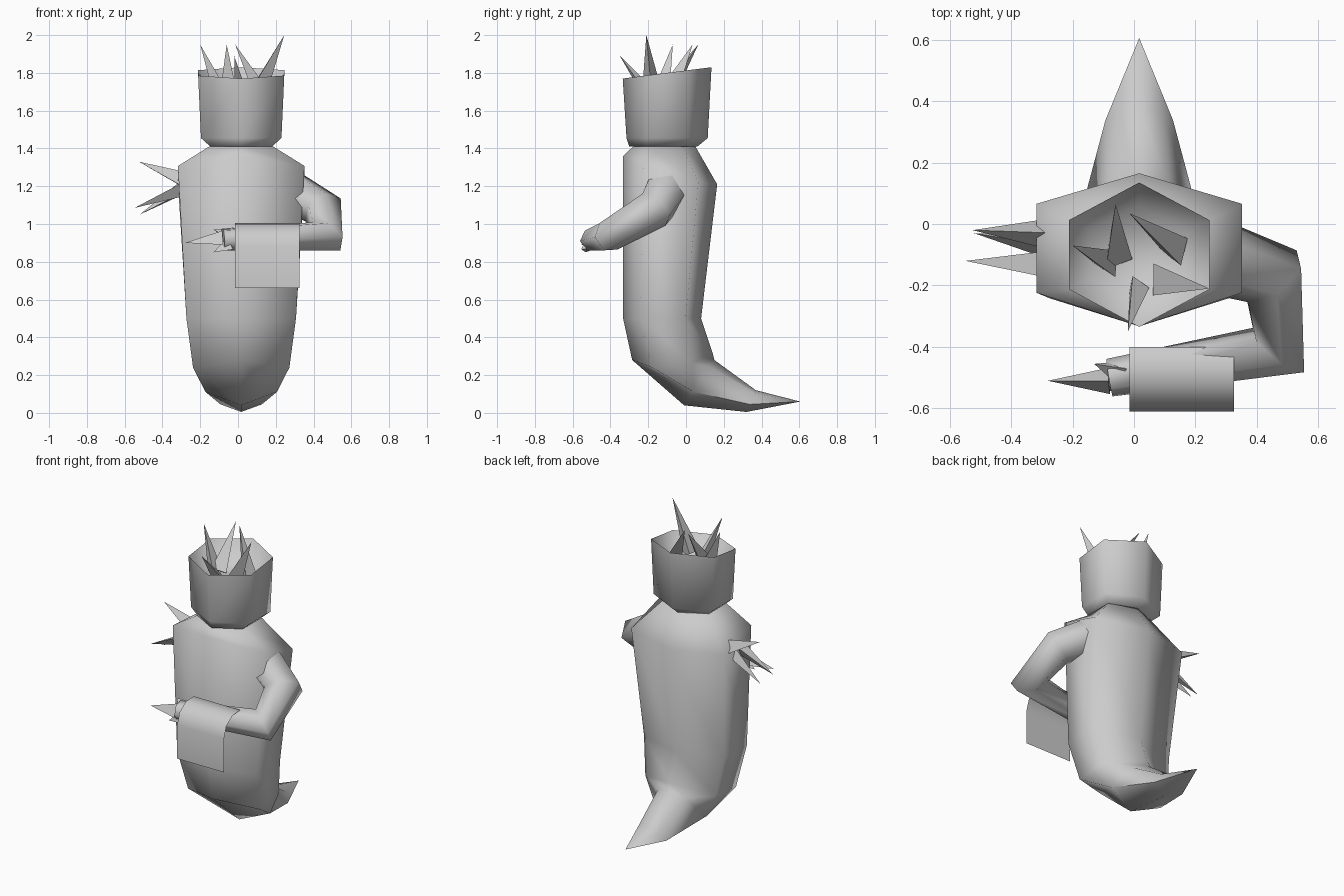
import bpy, bmesh, math
from mathutils import Vector

cube = bpy.data.objects.get("Cube")
if cube:
    bpy.data.objects.remove(cube)

grey = bpy.data.materials.new("plain grey")
grey.use_nodes = True
grey.diffuse_color = (0.6, 0.6, 0.6, 1)
grey.node_tree.nodes["Principled BSDF"].inputs["Base Color"].default_value = (0.6, 0.6, 0.6, 1)


def finish(name, bm, angle=85, closed=True):
    bmesh.ops.remove_doubles(bm, verts=bm.verts, dist=0.0005)
    if closed:
        bmesh.ops.recalc_face_normals(bm, faces=bm.faces)
    mesh = bpy.data.meshes.new(name)
    bm.to_mesh(mesh)
    bm.free()
    mesh.materials.append(grey)
    ob = bpy.data.objects.new(name, mesh)
    bpy.context.collection.objects.link(ob)
    bpy.ops.object.select_all(action='DESELECT')
    ob.select_set(True)
    bpy.context.view_layer.objects.active = ob
    bpy.ops.object.shade_smooth_by_angle(angle=math.radians(angle))


def loft(name, rings):
    """Skin a list of equal point rings and cap both ends."""
    bm = bmesh.new()
    loops = [[bm.verts.new(p) for p in ring] for ring in rings]
    n = len(loops[0])
    for a, b in zip(loops, loops[1:]):
        for i in range(n):
            j = (i + 1) % n
            bm.faces.new((a[i], a[j], b[j], b[i]))
    bm.faces.new(loops[0])
    bm.faces.new(loops[-1])
    finish(name, bm)


def hex_ring(front, back, half, near=0.22, far=0.8, far_half=None, drop=0.0):
    """Six-sided section between a front and a back point given as (y, z)."""
    f, b = Vector(front), Vector(back)
    wide = half if far_half is None else far_half
    spots = ((0, 0, 0), (near, half, drop), (far, wide, drop),
             (1, 0, 0), (far, -wide, drop), (near, -half, drop))
    ring = []
    for t, x, d in spots:
        y, z = f.lerp(b, t)
        ring.append((0.017 + x, y, z - d))
    return ring


def tube(name, path, radii, sides=6):
    """Sweep a polygon along a path with mitred corners."""
    pts = [Vector(p) for p in path]
    d = (pts[1] - pts[0]).normalized()
    u = d.cross(Vector((0, 0, 1))).normalized()
    v = u.cross(d)
    ring = [pts[0] + u * math.cos(a) + v * math.sin(a)
            for a in (math.tau * i / sides for i in range(sides))]
    sections = [ring]
    for i in range(1, len(pts)):
        d = (pts[i] - pts[i - 1]).normalized()
        nxt = (pts[i + 1] - pts[i]).normalized() if i + 1 < len(pts) else d
        plane = (d + nxt).normalized()
        ring = [q + d * ((pts[i] - q).dot(plane) / d.dot(plane)) for q in ring]
        sections.append(ring)
    loft(name, [[p + (q - p) * r for q in s] for p, s, r in zip(pts, sections, radii)])


def spike(name, base, tip, radius, spin=0.0):
    """Three-sided shard from a base centre to a tip."""
    base, tip = Vector(base), Vector(tip)
    turn = Vector((0, 0, 1)).rotation_difference(tip - base)
    bm = bmesh.new()
    ring = [bm.verts.new(base + turn @ Vector((radius * math.cos(a), radius * math.sin(a), 0)))
            for a in (spin + math.tau * i / 3 for i in range(3))]
    top = bm.verts.new(tip)
    bm.faces.new(ring)
    for i in range(3):
        bm.faces.new((ring[i], ring[(i + 1) % 3], top))
    finish(name, bm, 20)


# Body flowing into a ridged, pointed tail
loft("body", [
    hex_ring((-0.28, 1.41), (0.05, 1.41), 0.17),
    hex_ring((-0.333, 1.36), (0.165, 1.21), 0.335, drop=0.02),
    hex_ring((-0.333, 0.5), (0.08, 0.5), 0.29),
    hex_ring((-0.285, 0.28), (0.14, 0.32), 0.255, 0.25, 0.75, drop=0.05),
    hex_ring((-0.01, 0.04), (0.15, 0.28), 0.19, 0.3, 0.85, 0.1),
    hex_ring((0.32, 0.005), (0.37, 0.12), 0.11, 0.35, 0.85, 0.075),
    hex_ring((0.605, 0.06), (0.605, 0.06), 0),
])

# Head, hollow at the top
loft("head", [
    hex_ring((-0.30, 1.41), (0.06, 1.41), 0.163, 0.25, 0.75),
    hex_ring((-0.315, 1.455), (0.115, 1.455), 0.213, 0.25, 0.75),
    hex_ring((-0.335, 1.77), (0.135, 1.83), 0.228, 0.26, 0.74),
    hex_ring((-0.26, 1.68), (0.06, 1.69), 0.16, 0.26, 0.74),
])

# Shards rising out of the head
crown = [
    ((0.09, -0.18, 1.69), (0.245, -0.21, 2.0), 0.06),
    ((-0.08, -0.13, 1.69), (-0.2, -0.07, 1.95), 0.05),
    ((-0.06, -0.11, 1.69), (-0.06, 0.065, 1.95), 0.055),
    ((0.14, -0.09, 1.69), (-0.015, 0.035, 1.95), 0.055),
    ((0.01, -0.2, 1.69), (-0.02, -0.35, 1.89), 0.04),
]
for i, (b, t, r) in enumerate(crown):
    spike(f"head_shard_{i + 1}", b, t, r, i)

# Shards at the missing right arm
stump = [
    ((-0.3, -0.03, 1.23), (-0.525, -0.02, 1.33), 0.05),
    ((-0.3, -0.13, 1.19), (-0.548, -0.12, 1.085), 0.045),
    ((-0.3, -0.07, 1.18), (-0.52, -0.03, 1.05), 0.04),
]
for i, (b, t, r) in enumerate(stump):
    spike(f"right_stump_shard_{i + 1}", b, t, r, i)

# Left arm bent across the front
tube("left_arm",
     [(0.24, -0.1, 1.19), (0.45, -0.17, 1.075), (0.47, -0.41, 0.935), (-0.08, -0.5, 0.915)],
     [0.125, 0.105, 0.085, 0.062])

# Broken wrist with shards
spike("wrist_shard_long", (-0.08, -0.51, 0.915), (-0.28, -0.51, 0.9), 0.05)
spike("wrist_shard_upper", (-0.04, -0.48, 0.94), (-0.13, -0.455, 0.97), 0.045)
spike("wrist_shard_lower", (-0.04, -0.52, 0.89), (-0.13, -0.53, 0.85), 0.045)

# Cloth draped over the forearm
profile = [(-0.4, 0.975), (-0.44, 1.005), (-0.52, 1.0), (-0.585, 0.955), (-0.61, 0.88), (-0.61, 0.66)]
bm = bmesh.new()
rows = [[bm.verts.new((x, y, z)) for x in (-0.015, 0.325)] for y, z in profile]
for a, b in zip(rows, rows[1:]):
    bm.faces.new((a[0], b[0], b[1], a[1]))
finish("draped_cloth", bm, closed=False)
